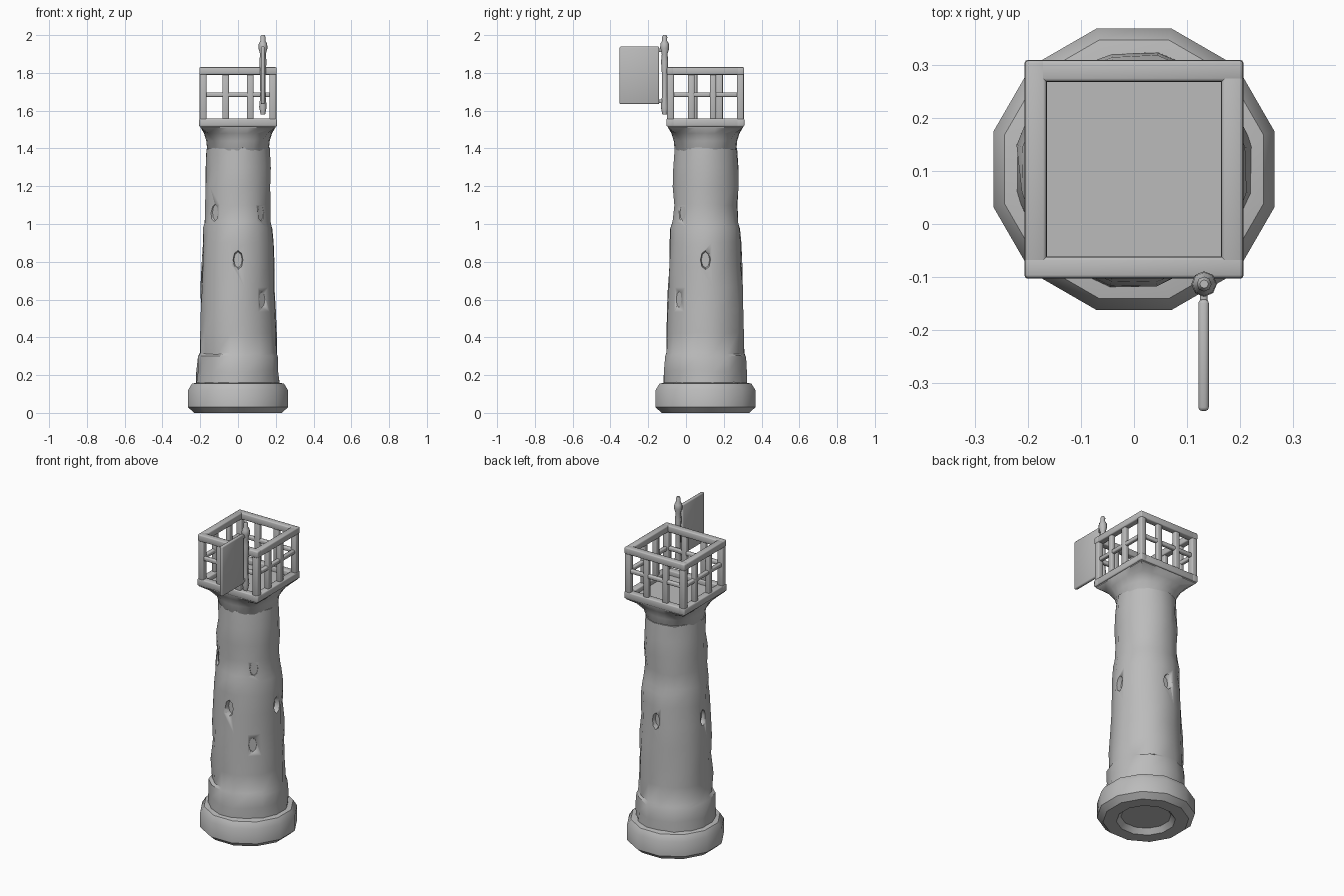
import bpy, bmesh, math, random
from mathutils import Vector, Matrix

random.seed(4)
if "Cube" in bpy.data.objects:
    bpy.data.objects.remove(bpy.data.objects["Cube"])

CY = 0.103      # the tower axis sits behind the origin
HALF = 0.185    # centre line of the gallery rails

stone = bpy.data.materials.new("grey stone")
stone.use_nodes = True
colour = (0.5, 0.5, 0.5, 1)
stone.diffuse_color = colour
stone.node_tree.nodes["Principled BSDF"].inputs["Base Color"].default_value = colour


def finish(name, bm, smooth=40):
    bmesh.ops.recalc_face_normals(bm, faces=bm.faces)
    mesh = bpy.data.meshes.new(name)
    bm.to_mesh(mesh)
    bm.free()
    mesh.materials.append(stone)
    ob = bpy.data.objects.new(name, mesh)
    bpy.context.collection.objects.link(ob)
    bpy.ops.object.select_all(action='DESELECT')
    ob.select_set(True)
    bpy.context.view_layer.objects.active = ob
    bpy.ops.object.shade_smooth_by_angle(angle=math.radians(smooth))
    return ob


def loft(name, rings, sides, turn=0.0, rough=0.0, x=0.0, y=CY, smooth=40):
    """Stack rings of (height, radius, squareness) and cap both ends."""
    bm = bmesh.new()
    loops = []
    for z, r, square in rings:
        loop = []
        for i in range(sides):
            a = turn + math.tau * i / sides
            c, s = math.cos(a), math.sin(a)
            k = r * (1 - square + square / max(abs(c), abs(s)))
            k += random.uniform(-rough, rough)
            dz = random.uniform(-rough, rough)
            loop.append(bm.verts.new((x + k * c, y + k * s, z + dz)))
        loops.append(loop)
    for low, high in zip(loops, loops[1:]):
        for i in range(sides):
            j = (i + 1) % sides
            bm.faces.new((low[i], low[j], high[j], high[i]))
    bm.faces.new(loops[0][::-1])
    bm.faces.new(loops[-1])
    return finish(name, bm, smooth)


def box(name, centre, size, bevel=0.006):
    bm = bmesh.new()
    bmesh.ops.create_cube(bm, size=1)
    bmesh.ops.scale(bm, vec=size, verts=bm.verts)
    bmesh.ops.translate(bm, vec=centre, verts=bm.verts)
    bmesh.ops.bevel(bm, geom=bm.edges[:], offset=bevel, segments=2,
                    profile=0.5, affect='EDGES')
    return finish(name, bm, 50)


# Foot: a rounded twelve-sided block, hollowed underneath
loft("foot", [(0.03, 0.14, 0), (0, 0.165, 0), (0, 0.24, 0), (0.03, 0.274, 0),
              (0.12, 0.274, 0), (0.155, 0.252, 0), (0.165, 0.2, 0)],
     12, math.radians(15))

# Shaft: a worn tapering wall with small ledges
shaft = loft("shaft", [(0.14, 0.222, 0), (0.22, 0.22, 0), (0.3, 0.217, 0),
                       (0.315, 0.206, 0), (0.42, 0.206, 0), (0.54, 0.203, 0),
                       (0.66, 0.199, 0), (0.78, 0.193, 0), (0.9, 0.188, 0),
                       (0.98, 0.185, 0), (1.01, 0.18, 0), (1.1, 0.172, 0),
                       (1.2, 0.178, 0), (1.3, 0.172, 0), (1.4, 0.166, 0)],
             16, math.radians(11), 0.006)

# Window slots on four sides, and shallow chips on the front corners
slots = [(-90, 0.81, 0.03), (0, 0.81, 0.03), (90, 0.81, 0.03), (180, 0.81, 0.03),
         (-45, 1.06, 0.015), (-135, 1.06, 0.015), (-48, 0.6, 0.012)]
for angle, z, depth in slots:
    a = math.radians(angle)
    out = Vector((math.cos(a), math.sin(a), 0))
    r = 0.222 - 0.036 * z
    bm = bmesh.new()
    bmesh.ops.create_cone(bm, cap_ends=True, segments=8, radius1=0.022,
                          radius2=0.032, depth=2 * depth)
    bmesh.ops.scale(bm, vec=(1, 1.9, 1), verts=bm.verts)
    side = Vector((0, 0, 1)).cross(out)
    frame = Matrix((side, Vector((0, 0, 1)), out)).transposed().to_4x4()
    frame.translation = Vector((0, CY, z)) + out * r
    bmesh.ops.transform(bm, matrix=frame, verts=bm.verts)
    cutter = finish("slot_cutter", bm)
    cutter.hide_render = True
    cut = shaft.modifiers.new("slot", 'BOOLEAN')
    cut.operation = 'DIFFERENCE'
    cut.solver = 'EXACT'
    cut.object = cutter
    bpy.context.view_layer.objects.active = shaft
    bpy.ops.object.modifier_apply(modifier=cut.name)
    bpy.data.objects.remove(cutter)

# Corbel: flares from the round shaft to the square gallery floor
loft("corbel", [(1.37, 0.15, 0), (1.39, 0.163, 0), (1.44, 0.168, 0.15),
                (1.48, 0.18, 0.55), (1.51, 0.198, 1), (1.53, 0.198, 1)], 24)

# Gallery: four sides of rails and posts
for z, w in ((1.537, 0.042), (1.685, 0.024), (1.81, 0.04)):
    for s in (-1, 1):
        box("rail_across", (0, CY + s * HALF, z), (2 * HALF + w, w, w))
        box("rail_along", (s * HALF, CY, z), (w, 2 * HALF + w, w))

MID, TALL = 1.67, 0.29
for sx in (-1, 1):
    for sy in (-1, 1):
        box("corner_post", (sx * HALF, CY + sy * HALF, MID), (0.036, 0.036, TALL))
        box("cross_post", (sx * 0.065, CY + sy * HALF, MID), (0.034, 0.028, TALL))
for x, offsets in ((HALF, (-0.075, 0.04)), (-HALF, (-0.06, 0.075))):
    for d in offsets:
        box("side_post", (x, CY + d, MID), (0.028, 0.034, TALL))

# Flag pole with a knobbly tip, and the banner hanging forward from it
loft("flag_pole", [(1.58, 0.012, 0), (1.62, 0.02, 0), (1.68, 0.014, 0),
                   (1.8, 0.015, 0), (1.86, 0.019, 0), (1.9, 0.015, 0),
                   (1.93, 0.024, 0), (1.955, 0.022, 0), (1.97, 0.013, 0),
                   (1.99, 0.014, 0), (2.0, 0.008, 0)],
     8, 0, 0, 0.132, -0.113, 60)
box("banner", (0.131, -0.247, 1.787), (0.02, 0.21, 0.305), 0.007)
for z in (1.65, 1.92):
    box("banner_tie", (0.131, -0.13, z), (0.014, 0.05, 0.02), 0.004)
